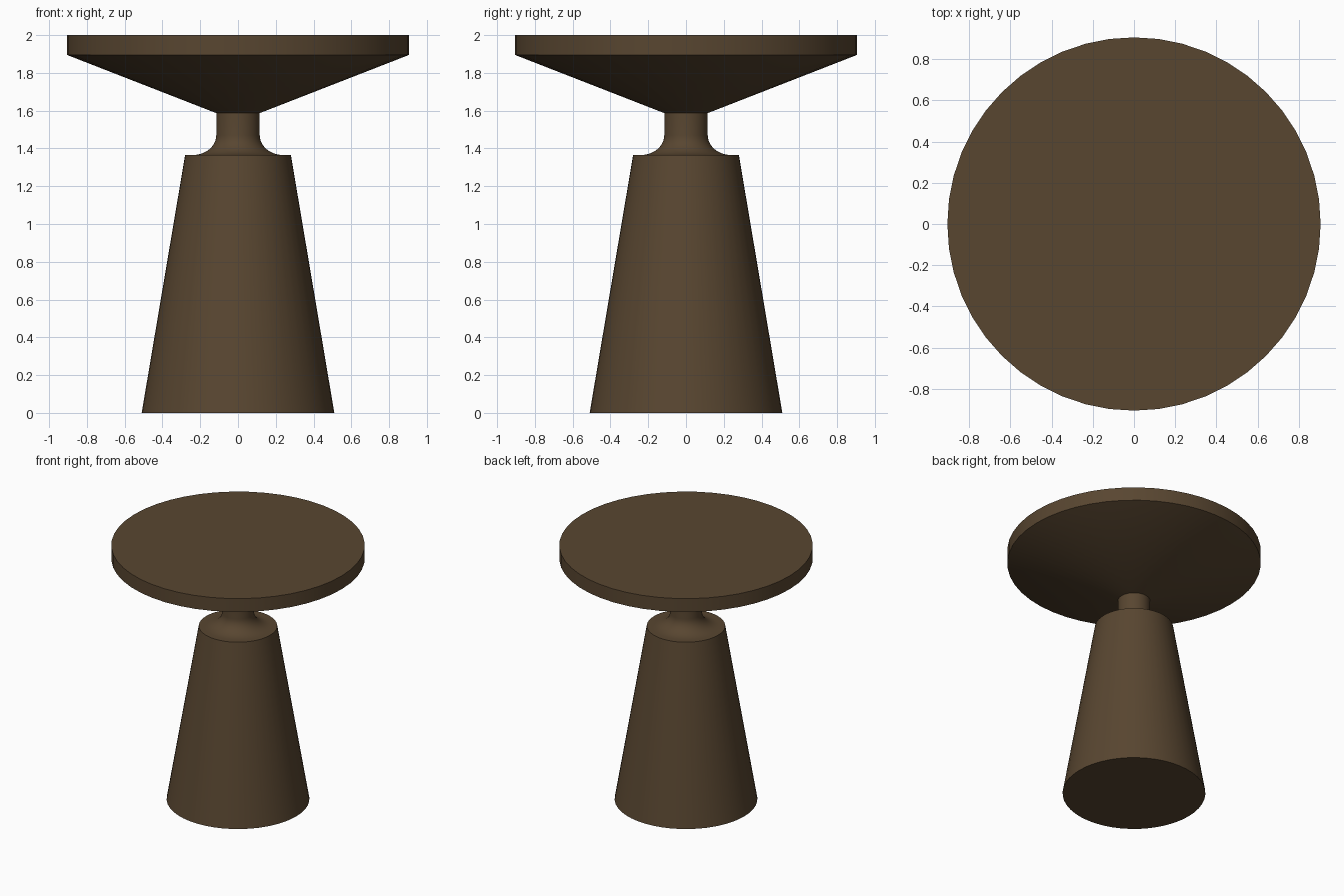
import bpy, bmesh, math

if "Cube" in bpy.data.objects:
    bpy.data.objects.remove(bpy.data.objects["Cube"])

SIDES = 48

# Dark walnut used on the whole table
wood = bpy.data.materials.new("dark_brown_wood")
wood.use_nodes = True
color = (0.098, 0.061, 0.030, 1)
wood.diffuse_color = color
bsdf = next(n for n in wood.node_tree.nodes if n.type == "BSDF_PRINCIPLED")
bsdf.inputs["Base Color"].default_value = color
bsdf.inputs["Roughness"].default_value = 0.6


def turned(name, profile):
    """Lathe a (radius, height) profile, listed bottom to top, with flat caps."""
    bm = bmesh.new()
    rings = []
    for r, z in profile:
        angles = [math.tau * i / SIDES for i in range(SIDES)]
        rings.append([bm.verts.new((r * math.cos(a), r * math.sin(a), z)) for a in angles])
    for low, high in zip(rings, rings[1:]):
        for i in range(SIDES):
            j = (i + 1) % SIDES
            bm.faces.new((low[i], low[j], high[j], high[i]))
    bm.faces.new(rings[0][::-1])
    bm.faces.new(rings[-1])
    mesh = bpy.data.meshes.new(name)
    bm.to_mesh(mesh)
    bm.free()
    mesh.materials.append(wood)
    obj = bpy.data.objects.new(name, mesh)
    bpy.context.collection.objects.link(obj)
    bpy.ops.object.select_all(action="DESELECT")
    obj.select_set(True)
    bpy.context.view_layer.objects.active = obj
    bpy.ops.object.shade_smooth_by_angle(angle=math.radians(25))
    return obj


# Tapered pedestal with a cove sweeping up into the slim neck
neck, shoulder, cove_w, cove_h = 0.115, 1.365, 0.125, 0.105
steps = 10
cove = []
for k in range(steps + 1):
    a = math.pi / 2 * k / steps
    cove.append((neck + cove_w * (1 - math.sin(a)), shoulder + cove_h * (1 - math.cos(a))))
turned("pedestal", [(0.51, 0), (0.28, shoulder)] + cove + [(neck, 1.587)])

# Round top with a conical underside
turned("table_top", [(neck, 1.587), (0.905, 1.895), (0.905, 2.0)])
